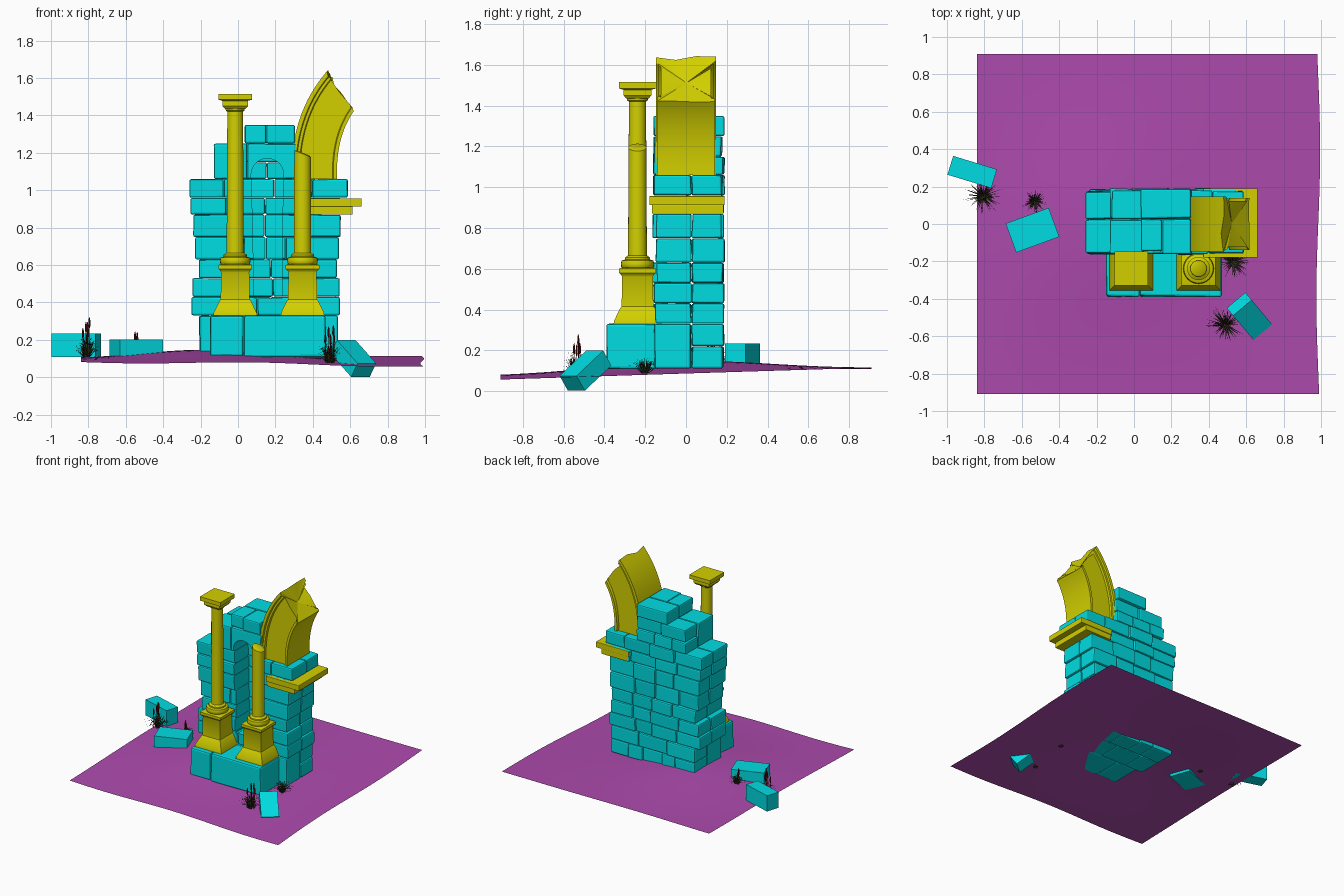
import bpy, bmesh, math, random
from mathutils import Vector, Matrix, Euler

if "Cube" in bpy.data.objects:
    bpy.data.objects.remove(bpy.data.objects["Cube"])

random.seed(7)
R = random.uniform


def mat(name, c):
    m = bpy.data.materials.new(name)
    m.diffuse_color = (*c, 1)
    m.use_nodes = True
    m.node_tree.nodes["Principled BSDF"].inputs["Base Color"].default_value = m.diffuse_color
    return m


STONE = mat("stone", (0.0, 0.72, 0.76))
TRIM = mat("trim", (0.65, 0.63, 0.0))
EARTH = mat("earth", (0.42, 0.07, 0.42))
GRASS = mat("grass", (0.03, 0.035, 0.01))
RED = mat("red_stalk", (0.12, 0.004, 0.004))


def finish(bm, name, m, smooth=None):
    me = bpy.data.meshes.new(name)
    bm.to_mesh(me)
    bm.free()
    ob = bpy.data.objects.new(name, me)
    bpy.context.collection.objects.link(ob)
    if m:
        me.materials.append(m)
    if smooth:
        bpy.ops.object.select_all(action='DESELECT')
        ob.select_set(True)
        bpy.context.view_layer.objects.active = ob
        bpy.ops.object.shade_smooth_by_angle(angle=math.radians(smooth))
    return ob


def add_box(bm, lo, hi, jit=(0, 0, 0), bevel=0.0):
    # box between two corners, optionally worn and bevelled
    lo, hi = Vector(lo), Vector(hi)
    b = bmesh.new()
    bmesh.ops.create_cube(b, size=1)
    for v in b.verts:
        v.co = Vector([(lo[i] + hi[i]) / 2 + v.co[i] * (hi[i] - lo[i]) + R(-jit[i], jit[i]) for i in range(3)])
    if bevel:
        bmesh.ops.bevel(b, geom=b.edges[:], offset=bevel, segments=2, profile=0.5, affect='EDGES')
    tmp = bpy.data.meshes.new("tmp")
    b.to_mesh(tmp)
    b.free()
    bm.from_mesh(tmp)
    bpy.data.meshes.remove(tmp)


def lathe(bm, prof, n, cx, cy, slope=0.0):
    # stacked rings of n sides; n = 4 gives square mouldings (r = half width)
    k, off = (math.sqrt(2), math.pi / 4) if n == 4 else (1, 0)
    rings = []
    for i, (r, z) in enumerate(prof):
        ring = []
        for j in range(n):
            a = off + 2 * math.pi * j / n
            x, y = r * k * math.cos(a), r * k * math.sin(a)
            dz = slope * x if i >= len(prof) - 2 else 0
            ring.append(bm.verts.new((cx + x, cy + y, z + dz)))
        rings.append(ring)
    for a, b in zip(rings, rings[1:]):
        for j in range(n):
            bm.faces.new((a[j], a[(j + 1) % n], b[(j + 1) % n], b[j]))
    bm.faces.new(rings[0][::-1])
    bm.faces.new(rings[-1])


# ground: gently swelling sheet
def ground_z(x, y):
    u, v = (x + 0.84) / 1.83, (y + 0.91) / 1.82
    base = (0.08 * (1 - u) + 0.06 * u) * (1 - v) + (0.108 * (1 - u) + 0.115 * u) * v
    return base + 0.055 * math.exp(-((x + 0.2) ** 2 / 0.25 + y * y / 0.35)) + 0.006 * math.sin(5 * x + 1) * (1 - v)


bm = bmesh.new()
bmesh.ops.create_grid(bm, x_segments=28, y_segments=28, size=1)
for v in bm.verts:
    x, y = 0.075 + v.co.x * 0.915, v.co.y * 0.91
    v.co = (x + 0.01 * math.sin(4 * y) * max(0, v.co.x) - 0.005 * max(0, v.co.x), y, ground_z(x, y))
finish(bm, "ground", EARTH, 60)

# ruined wall: coursed blocks, rows of (z0, z1, x0, x1)
front = [(0.11, 0.33, -0.205, 0.535), (0.33, 0.43, -0.25, 0.545), (0.43, 0.53, -0.245, 0.545),
         (0.53, 0.63, -0.21, 0.53), (0.63, 0.75, -0.23, 0.54), (0.75, 0.87, -0.24, 0.55),
         (0.87, 0.96, -0.255, 0.55), (0.96, 1.06, -0.26, 0.588), (1.06, 1.25, -0.13, 0.31),
         (1.25, 1.35, 0.035, 0.305)]
back = [(0.11, 0.22, -0.205, 0.535), (0.22, 0.33, -0.21, 0.53), (0.33, 0.43, -0.25, 0.545),
        (0.43, 0.53, -0.24, 0.535), (0.53, 0.63, -0.21, 0.53), (0.63, 0.75, -0.23, 0.54),
        (0.75, 0.87, -0.235, 0.55), (0.87, 0.96, -0.25, 0.55), (0.96, 1.06, -0.26, 0.588),
        (1.06, 1.15, -0.13, 0.31), (1.15, 1.25, -0.12, 0.31), (1.25, 1.35, 0.035, 0.305)]


def masonry(name, rows, y0, y1, face):
    bm = bmesh.new()
    for z0, z1, x0, x1 in rows:
        n = max(1, round((x1 - x0) / R(0.15, 0.24)))
        cuts = [x0] + [x0 + (x1 - x0) * (i + R(-0.22, 0.22)) / n for i in range(1, n)] + [x1]
        for a, b in zip(cuts, cuts[1:]):
            d = R(-0.012, 0.008)
            add_box(bm, (a + 0.001, y0 + (d if face < 0 else 0), z0 + 0.001),
                    (b - 0.001, y1 + (d if face > 0 else 0), z1 - 0.001), (0.0008, 0.004, 0.0008), 0.009)
    return finish(bm, name, STONE)


wall = masonry("wall_front", front, -0.152, 0.025, -1)
masonry("wall_back", back, 0.03, 0.182, 1)

# arched niche cut into the front blocks
bm = bmesh.new()
pts = [(0.087, 0.42), (0.235, 0.42), (0.24, 1.0)]
pts += [(0.157 + 0.087 * math.cos(a), 1.083 + 0.087 * math.sin(a)) for a in [math.pi * i / 14 for i in range(15)]]
pts += [(0.074, 1.0)]
f = bm.faces.new([bm.verts.new((x, -0.3, z)) for x, z in pts])
ext = bmesh.ops.extrude_face_region(bm, geom=[f])
bmesh.ops.translate(bm, verts=[g for g in ext["geom"] if isinstance(g, bmesh.types.BMVert)], vec=(0, 0.328, 0))
bmesh.ops.recalc_face_normals(bm, faces=bm.faces)
cutter = finish(bm, "niche_cutter", None)
cutter.hide_render = True
md = wall.modifiers.new("niche", 'BOOLEAN')
md.operation, md.solver, md.object = 'DIFFERENCE', 'EXACT', cutter
bpy.context.view_layer.objects.active = wall
bpy.ops.object.modifier_apply(modifier="niche")
bpy.data.objects.remove(cutter)

# plinth under the columns
bm = bmesh.new()
for a, b in ((-0.15, 0.03), (0.032, 0.47)):
    add_box(bm, (a, -0.388, 0.11), (b, -0.15, 0.33), (0.003, 0.006, 0.003), 0.012)
finish(bm, "plinth", STONE)

# columns: whole one on the left, snapped one on the right
for name, cx, broken in (("column_left", -0.015, False), ("column_right", 0.345, True)):
    cy = -0.238
    bm = bmesh.new()
    lathe(bm, [(0.117, 0.33), (0.115, 0.345), (0.083, 0.41), (0.078, 0.415), (0.075, 0.56), (0.08, 0.57),
               (0.09, 0.58), (0.09, 0.6), (0.078, 0.605)], 4, cx, cy)
    shaft = [(0.073, 0.6), (0.08, 0.61), (0.082, 0.625), (0.078, 0.64), (0.062, 0.645), (0.062, 0.655), (0.046, 0.665)]
    if broken:
        lathe(bm, shaft + [(0.044, 1.195), (0.034, 1.2)], 24, cx, cy, -0.4)
    else:
        lathe(bm, shaft + [(0.042, 1.42), (0.05, 1.425), (0.052, 1.44), (0.045, 1.45)], 24, cx, cy)
        lathe(bm, [(0.055, 1.435), (0.068, 1.45), (0.068, 1.478), (0.09, 1.484), (0.09, 1.515)], 4, cx, cy)
    finish(bm, name, TRIM, 35)

# stepped ledge at the arch springing
bm = bmesh.new()
add_box(bm, (0.37, -0.18, 0.912), (0.66, 0.19, 0.956), bevel=0.003)
add_box(bm, (0.38, -0.168, 0.87), (0.612, 0.185, 0.914), bevel=0.003)
finish(bm, "ledge", TRIM)


# broken arch: stepped section swept between outer and inner curves
def bez(a, b, c, t):
    return a * (1 - t) ** 2 + b * 2 * t * (1 - t) + c * t * t


outer = [Vector(p) for p in ((0.285, 1.06), (0.278, 1.41), (0.475, 1.635))]
inner = [Vector(p) for p in ((0.53, 1.06), (0.52, 1.28), (0.62, 1.425))]
half = [(0, 0.148), (0.09, 0.148), (0.11, 0.136), (0.17, 0.136), (0.19, 0.122), (0.5, 0.122), (0.9, 0.122), (0.92, 0.14), (1, 0.14)]
sect = [(u, -w) for u, w in half] + [(1, -0.05), (1, 0.05)] + [(u, w) for u, w in half[::-1]] + [(0, 0.05), (0, -0.05)]
bm = bmesh.new()
rings = []
N = 16
for i in range(N + 1):
    ring = []
    for u, y in sect:
        t = i / N + (R(-0.035, 0.02) if i == N else 0)
        p = bez(*outer, t).lerp(bez(*inner, t), u)
        ring.append(bm.verts.new((p.x, y, p.y)))
    rings.append(ring)
for a, b in zip(rings, rings[1:]):
    for j in range(len(sect)):
        k = (j + 1) % len(sect)
        bm.faces.new((a[j], a[k], b[k], b[j]))
bm.faces.new(rings[0])
end = bmesh.ops.poke(bm, faces=[bm.faces.new(rings[-1][::-1])])
for v in end["verts"]:
    v.co += Vector((-0.02, 0, -0.02))
bmesh.ops.recalc_face_normals(bm, faces=bm.faces)
finish(bm, "broken_arch", TRIM, 30)

# fallen blocks: centre, size, rotation in degrees
for i, (c, s, r) in enumerate((((-0.865, 0.278, 0.172), (0.245, 0.105, 0.125), (0, 0, -17)),
                               ((-0.543, -0.033, 0.158), (0.245, 0.165, 0.088), (0, 0, 20)),
                               ((0.617, -0.493, 0.1), (0.21, 0.13, 0.09), (0, 36, -50)))):
    bm = bmesh.new()
    add_box(bm, Vector(s) * -0.5, Vector(s) * 0.5)
    rot = Euler([math.radians(a) for a in r]).to_matrix().to_4x4()
    bm.transform(Matrix.Translation(c) @ rot)
    finish(bm, f"fallen_block_{i + 1}", STONE)

# grass tufts with red stalks: x, y, spread, height, stalks
for i, (cx, cy, rad, h, n) in enumerate(((-0.81, 0.15, 0.1, 0.14, 5), (-0.53, 0.12, 0.06, 0.08, 3),
                                         (0.49, -0.54, 0.1, 0.14, 5), (0.53, -0.2, 0.09, 0.1, 0))):
    g = bmesh.new()
    z0 = ground_z(cx, cy) - 0.005
    for _ in range(110):
        a, q, hh = R(0, 2 * math.pi), R(0.15, 1.05) * rad, h * R(0.3, 1)
        d, s = Vector((math.cos(a), math.sin(a), 0)), Vector((-math.sin(a), math.cos(a), 0)) * 0.0022
        p0 = Vector((cx, cy, z0)) + d * R(0, 0.015)
        p1 = p0 + d * q * 0.5 + Vector((0, 0, hh * 0.65))
        p2 = p0 + d * q + Vector((0, 0, hh * (1.1 - 0.6 * q / rad)))
        w = [g.verts.new(p) for p in (p0 - s, p0 + s, p1 + s * 0.7, p1 - s * 0.7, p2)]
        g.faces.new(w[:4])
        g.faces.new((w[3], w[2], w[4]))
    finish(g, f"grass_tuft_{i + 1}", GRASS)
    if n:
        g = bmesh.new()
        for _ in range(n):
            x, y, top = cx + R(-0.025, 0.025), cy + R(-0.025, 0.025), z0 + h * R(1.1, 1.6)
            lathe(g, [(0.002, z0), (0.002, top - 0.06), (0.006, top - 0.045), (0.005, top - 0.015), (0.001, top)], 6, x, y)
        finish(g, f"red_stalks_{i + 1}", RED)
